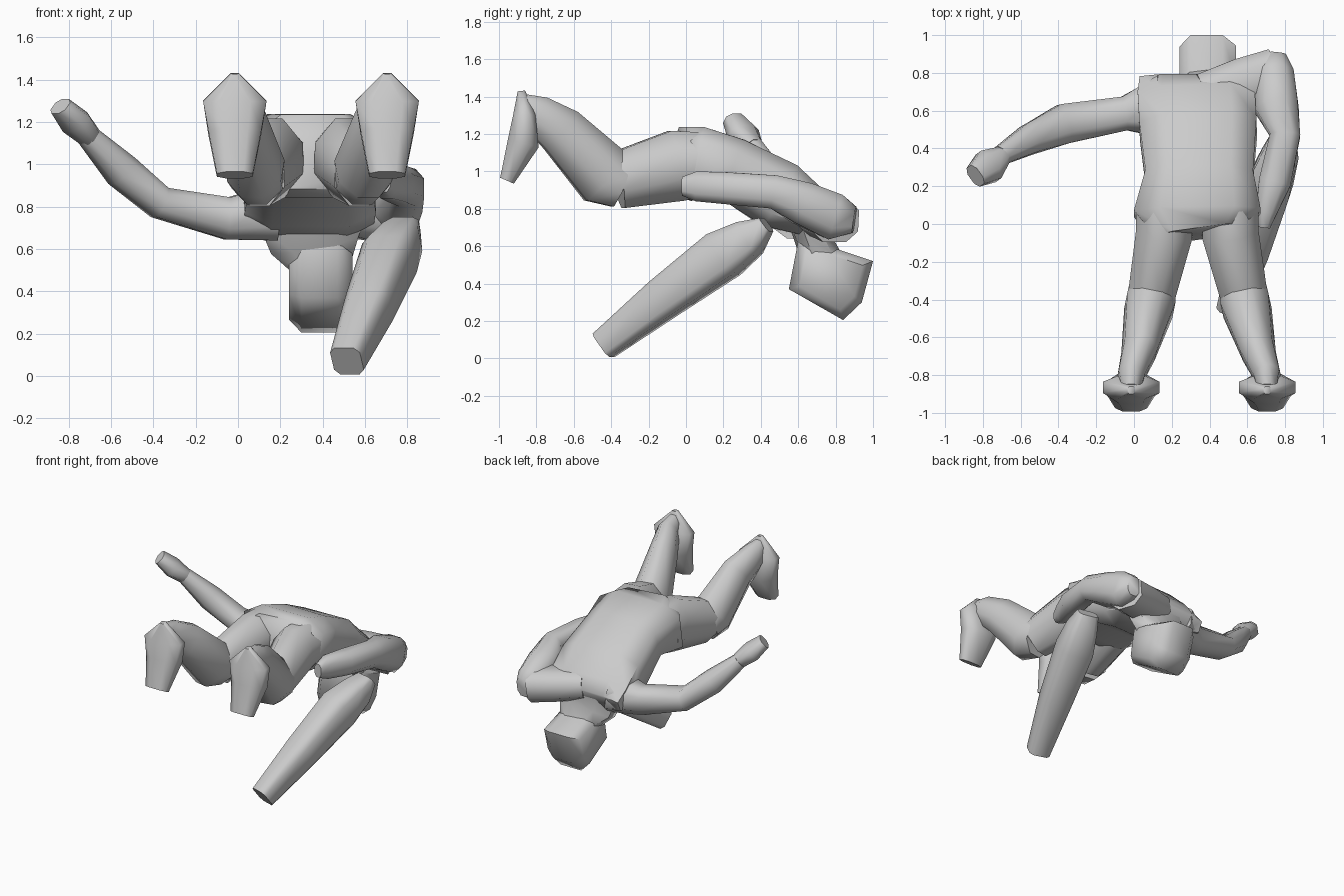
import bpy, bmesh, math
from mathutils import Vector

if "Cube" in bpy.data.objects:
    bpy.data.objects.remove(bpy.data.objects["Cube"])


def finish(name, bm, angle=60):
    bmesh.ops.recalc_face_normals(bm, faces=bm.faces)
    me = bpy.data.meshes.new(name)
    bm.to_mesh(me)
    bm.free()
    ob = bpy.data.objects.new(name, me)
    bpy.context.collection.objects.link(ob)
    bpy.ops.object.select_all(action='DESELECT')
    ob.select_set(True)
    bpy.context.view_layer.objects.active = ob
    bpy.ops.object.shade_smooth_by_angle(angle=math.radians(angle))
    return ob


def skin(name, loops):
    """Join closed point loops into a capped low-poly skin."""
    bm = bmesh.new()
    rows = [[bm.verts.new(p) for p in loop] for loop in loops]
    n = len(rows[0])
    for a, b in zip(rows, rows[1:]):
        for i in range(n):
            j = (i + 1) % n
            bm.faces.new((a[i], a[j], b[j], b[i]))
    bm.faces.new(rows[0])
    bm.faces.new(rows[-1])
    return finish(name, bm)


def limb(name, rings, up=(0, 0, 1), power=0.8, n=8):
    """Rings are x, y, z, half width, half height, square to the path."""
    pts = [Vector(r[:3]) for r in rings]
    loops = []
    for k, (p, r) in enumerate(zip(pts, rings)):
        t = (pts[min(k + 1, len(pts) - 1)] - pts[max(k - 1, 0)]).normalized()
        side = t.cross(Vector(up)).normalized()
        top = side.cross(t)
        loop = []
        for i in range(n):
            a = 2 * math.pi * (i + 0.5) / n
            c, s = (math.copysign(abs(v / math.cos(math.pi / n)) ** power, v)
                    for v in (math.cos(a), math.sin(a)))
            loop.append(p + side * (c * r[3]) + top * (s * r[4]))
        loops.append(loop)
    return skin(name, loops)


# Torso, bent forward over the waist
limb("torso", [(.35, -.05, 1.06, .24, .18), (.335, .06, 1.04, .335, .20),
               (.345, .25, 1.01, .285, .17), (.34, .50, .87, .31, .185),
               (.33, .68, .775, .31, .13), (.33, .765, .735, .30, .07)], power=.6)

# Neck, wide at its base, and faceted head
limb("neck", [(.35, .66, .74, .25, .11), (.36, .68, .63, .21, .09),
              (.39, .73, .53, .14, .10), (.39, .77, .42, .10, .09)], up=(0, 1, 0))
profile = [(.60, .63), (.55, .37), (.84, .205), (.94, .30), (1.0, .52), (.76, .60)]
mid = Vector((.78, .43))
head = []
for x, f in ((.24, .72), (.30, 1), (.47, 1), (.54, .75)):
    head.append([(x, mid.x + (y - mid.x) * f, mid.y + (z - mid.y) * f)
                 for y, z in profile])
skin("head", head)

# Legs, bent at the knee with feet hanging down behind
for side, hip, knee, ankle in (("left", .16, .095, -.015), ("right", .51, .58, .705)):
    limb(side + "_thigh", [(hip, .08, 1.04, .15, .17), (hip, -.05, 1.03, .15, .19),
                           (knee, -.37, .95, .125, .15)], power=1.1)
    limb(side + "_shin", [(knee, -.34, .93, .12, .13),
                          (knee * .9 + ankle * .1, -.43, .97, .13, .165),
                          (knee * .4 + ankle * .6, -.67, 1.22, .09, .13),
                          (ankle, -.80, 1.31, .07, .10),
                          (ankle, -.88, 1.36, .05, .06)], power=1.05)
    limb(side + "_foot", [(ankle, -.88, 1.43, .02, .02), (ankle, -.865, 1.30, .15, .06),
                          (ankle, -.87, 1.15, .125, .085),
                          (ankle, -.957, .95, .085, .04)], up=(0, 1, 0))

# Left arm, stretched out and raised
limb("left_arm", [(.16, .62, .77, .17, .13), (-.05, .585, .745, .09, .10),
                  (-.37, .53, .82, .105, .075), (-.55, .45, .97, .08, .08),
                  (-.71, .36, 1.135, .05, .05)])
limb("left_hand", [(-.70, .36, 1.13, .05, .05), (-.77, .305, 1.20, .09, .06),
                   (-.84, .255, 1.275, .06, .045)])

# Right shoulder and arm, drawn back beside the hip
limb("right_shoulder", [(.38, .66, .79, .14, .10), (.58, .74, .76, .14, .11),
                        (.75, .80, .735, .13, .115)])
limb("right_arm", [(.755, .90, .74, .05, .07), (.745, .80, .755, .10, .125),
                   (.755, .62, .83, .115, .115), (.80, .47, .89, .08, .09),
                   (.745, .22, .91, .085, .085), (.70, .06, .92, .055, .08),
                   (.69, -.02, .92, .03, .05)])

# Long tapering lower limb reaching the ground
limb("long_lower_limb", [(.785, .43, .715, .075, .045), (.765, .34, .645, .10, .10),
                         (.715, .20, .555, .12, .13), (.62, -.12, .32, .105, .108),
                         (.515, -.44, .07, .074, .078)], power=.5)
